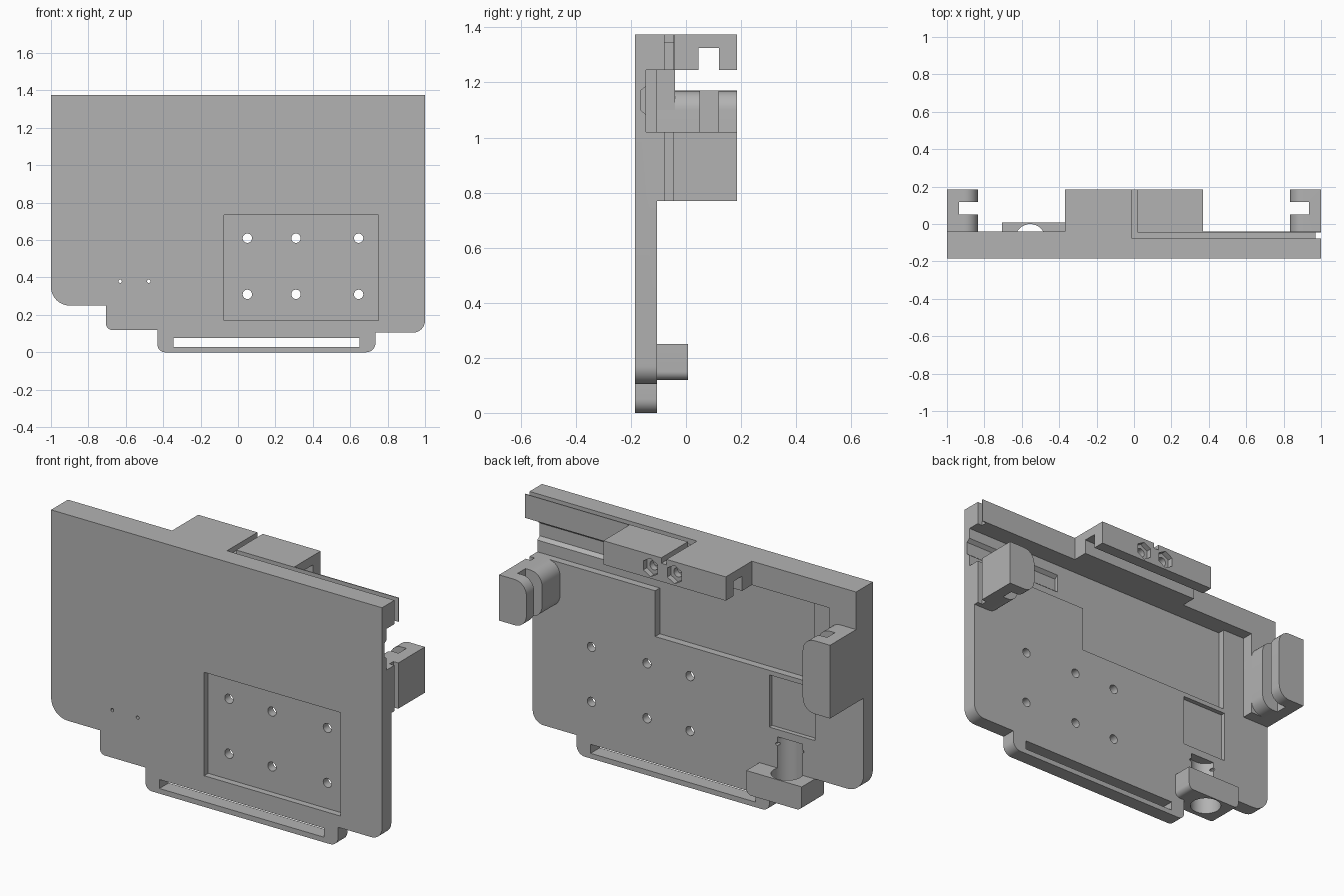
import bpy, bmesh, math
from mathutils import Vector

cube = bpy.data.objects.get("Cube")
if cube:
    bpy.data.objects.remove(cube, do_unlink=True)

grey = bpy.data.materials.new("mid_grey")
grey.use_nodes = True
grey.diffuse_color = (0.45, 0.45, 0.45, 1)
grey.node_tree.nodes["Principled BSDF"].inputs["Base Color"].default_value = (0.45, 0.45, 0.45, 1)

# Maps an outline point and an extrusion depth to 3D for each extrusion axis
AXES = {
    "x": lambda u, v, d: (d, u, v),
    "y": lambda u, v, d: (u, d, v),
    "z": lambda u, v, d: (u, v, d),
}


def rounded(corners, steps=8):
    """Outline of right-angled corners (u, v, radius), with fillets."""
    pts = []
    for i, (u, v, r) in enumerate(corners):
        p = Vector((u, v))
        if r == 0:
            pts.append(p)
            continue
        a = (Vector(corners[i - 1][:2]) - p).normalized()
        b = (Vector(corners[(i + 1) % len(corners)][:2]) - p).normalized()
        c = p + r * (a + b)
        for k in range(steps + 1):
            t = math.pi / 2 * k / steps
            pts.append(c - r * (math.cos(t) * b + math.sin(t) * a))
    return pts


def circle(u, v, r, n=24, turn=0.0):
    return [(u + r * math.cos(turn + math.tau * k / n),
             v + r * math.sin(turn + math.tau * k / n)) for k in range(n)]


def prism(name, outline, d0, d1, axis="y"):
    place = AXES[axis]
    bm = bmesh.new()
    ends = [[bm.verts.new(place(u, v, d)) for u, v in outline] for d in (d0, d1)]
    n = len(outline)
    for end in ends:
        bm.faces.new(end)
    for i in range(n):
        j = (i + 1) % n
        bm.faces.new((ends[0][i], ends[0][j], ends[1][j], ends[1][i]))
    bmesh.ops.recalc_face_normals(bm, faces=bm.faces)
    mesh = bpy.data.meshes.new(name)
    bm.to_mesh(mesh)
    bm.free()
    mesh.materials.append(grey)
    obj = bpy.data.objects.new(name, mesh)
    bpy.context.collection.objects.link(obj)
    return obj


def box(name, x0, x1, y0, y1, z0, z1):
    return prism(name, [(x0, z0), (x1, z0), (x1, z1), (x0, z1)], y0, y1)


def cut(obj, *cutters):
    for c in cutters:
        c.hide_render = True
        mod = obj.modifiers.new("cut", "BOOLEAN")
        mod.operation, mod.solver, mod.object = "DIFFERENCE", "EXACT", c
        bpy.context.view_layer.objects.active = obj
        bpy.ops.object.modifier_apply(modifier=mod.name)
        bpy.data.objects.remove(c, do_unlink=True)


FRONT, BACK, RAIL, REAR = -0.185, -0.105, -0.04, 0.185
TOP, RAIL_Z, LEDGE, HOOK_Z = 1.375, 1.245, 1.02, 0.77

# Main plate with stepped, rounded lower edge
plate = prism("main_plate", rounded([
    (-1, TOP, 0), (-1, 0.25, 0.1), (-0.705, 0.25, 0), (-0.705, 0.12, 0.03),
    (-0.43, 0.12, 0), (-0.43, 0, 0.04), (0.735, 0, 0.05), (0.735, 0.105, 0),
    (1, 0.105, 0.065), (1, TOP, 0)]), FRONT, BACK)

# Front label recess, bottom strap slot, back pockets
cut(plate,
    box("front_recess", -0.075, 0.75, -0.3, -0.15, 0.17, 0.735),
    box("strap_slot", -0.345, 0.65, -0.3, 0, 0.028, 0.077),
    box("back_pocket", -0.7, 0.26, -0.145, 0, HOOK_Z, RAIL_Z),
    box("side_pocket", 0.2, 1.1, -0.145, 0, LEDGE, RAIL_Z),
    box("small_recess", -0.705, -0.43, -0.13, 0, 0.46, 0.745),
    prism("channel", [(-0.14, 1.08), (-0.165, 1.1), (-0.165, 1.17), (-0.14, 1.19)],
          0.4, 1.1, "x"))

# Screw holes
for z in (0.31, 0.61):
    for x in (0.05, 0.31, 0.645):
        cut(plate, prism("screw_hole", circle(x, z, 0.025), -0.3, 0.1))
for x in (-0.63, -0.477):
    cut(plate, prism("pin_hole", circle(x, 0.38, 0.009, 12), -0.3, 0.1))

# Lower block with a vertical bore that also grooves the plate
block = prism("lower_block", rounded([
    (-0.705, 0.12, 0.03), (-0.37, 0.12, 0.03), (-0.37, 0.25, 0), (-0.705, 0.25, 0)]),
    BACK - 0.01, 0.008)
for part, top in ((plate, 0.42), (block, 0.42)):
    cut(part, prism("bore", circle(-0.555, -0.08, 0.08, 32), 0.05, top, "z"))

# Top rail and central clamp block with underside slot
rail = box("top_rail", -1, 1, -0.15, RAIL, RAIL_Z, TOP)
clamp = box("clamp_block", -0.37, 0.37, RAIL - 0.004, REAR, RAIL_Z, TOP)
cut(clamp, box("underside_slot", -0.5, 0.5, 0.045, 0.12, 1.2, 1.325))

# Cable groove along the rail, turning across the clamp block
cut(rail,
    box("long_groove", -0.012, 1.1, -0.078, -0.045, 1.345, 1.5),
    box("end_groove", 0.97, 1.1, -0.078, -0.045, 1.2, 1.5))
cut(rail, box("cross_groove", -0.012, 0.02, -0.06, 0.3, 1.345, 1.5))
cut(clamp, box("cross_groove", -0.012, 0.02, -0.06, 0.3, 1.345, 1.5))

# Hexagonal nut pockets
for x in (0.085, -0.06):
    cut(clamp,
        prism("nut_pocket", circle(x, 1.305, 0.05, 6, math.pi / 6), 0.155, 0.3),
        prism("bolt_hole", circle(x, 1.305, 0.025, 16), 0.1, 0.3))

# Side hooks with inward-opening vertical slots
for side, name, top in ((-1, "right_hook", 1.17), (1, "left_hook", LEDGE)):
    inner = side * 0.835
    hook = prism(name, rounded([
        (side, HOOK_Z, 0), (inner, HOOK_Z, 0.07), (inner, top, 0.07), (side, top, 0)]),
        BACK - 0.01, REAR)
    x0, x1 = sorted((side * 0.935, side * 0.7))
    cut(hook, box("hook_slot", x0, x1, 0.05, 0.118, 0.5, 1.5))
    if side > 0:
        cut(hook, box("end_groove", 0.97, 1.1, -0.078, -0.045, 0.5, 1.5))

# Thick post joining the taller hook to the rail
box("right_post", -1, -0.835, BACK - 0.01, RAIL, HOOK_Z, RAIL_Z + 0.01)

bpy.ops.object.select_all(action="DESELECT")
for obj in bpy.context.scene.objects:
    if obj.type == "MESH" and obj.data.materials and obj.data.materials[0] == grey:
        obj.select_set(True)
        bpy.context.view_layer.objects.active = obj
bpy.ops.object.shade_smooth_by_angle(angle=math.radians(30))
